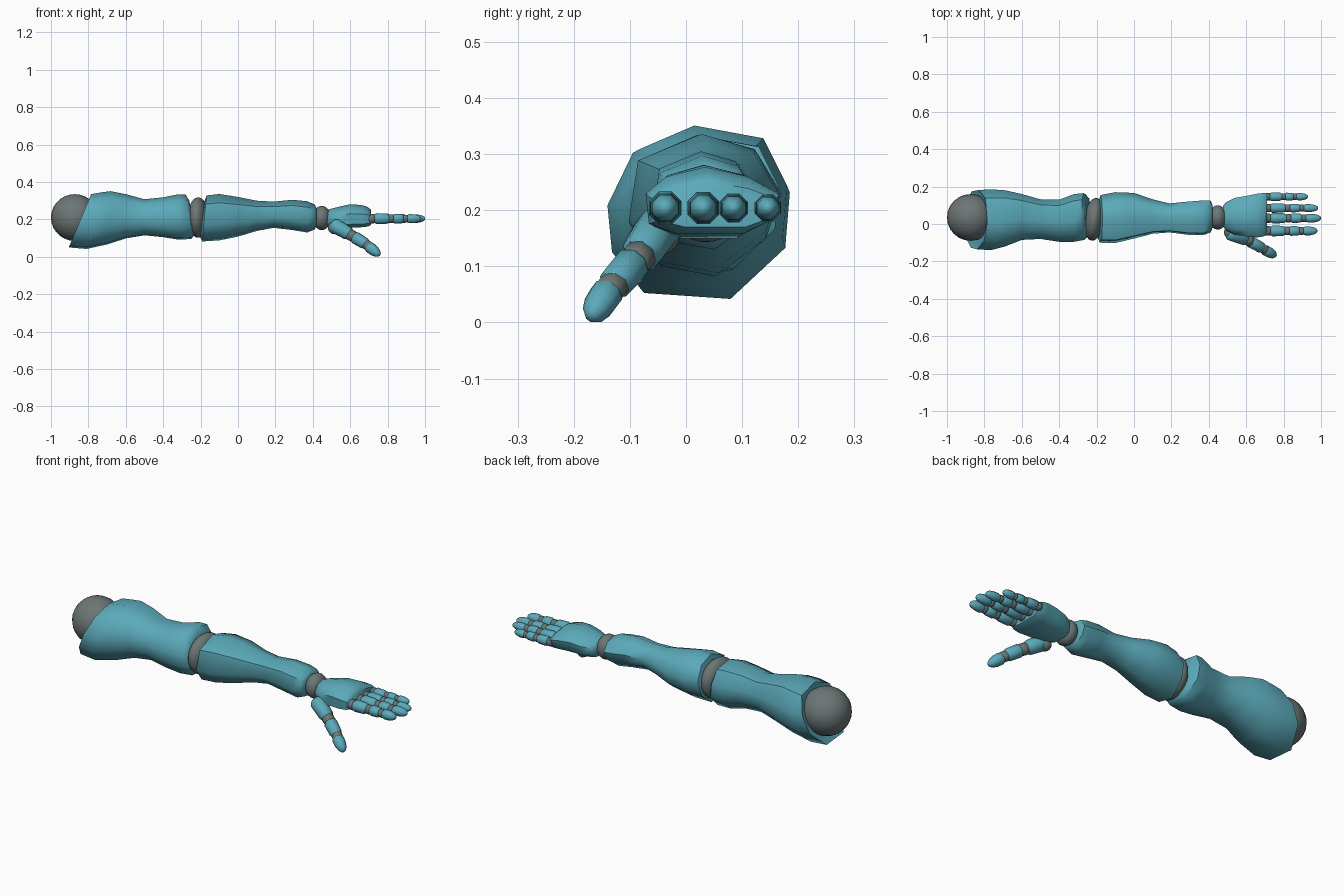
import bpy, bmesh, math
from mathutils import Vector

cube = bpy.data.objects.get("Cube")
if cube:
    bpy.data.objects.remove(cube, do_unlink=True)


def material(name, color):
    m = bpy.data.materials.new(name)
    m.use_nodes = True
    m.diffuse_color = color
    m.node_tree.nodes["Principled BSDF"].inputs["Base Color"].default_value = color
    return m


TEAL = material("teal_shell", (0.105, 0.40, 0.49, 1))
GRAY = material("joint_gray", (0.15, 0.18, 0.18, 1))


def finish(name, bm, mat, angle=50):
    bmesh.ops.recalc_face_normals(bm, faces=bm.faces)
    me = bpy.data.meshes.new(name)
    bm.to_mesh(me)
    bm.free()
    for p in me.polygons:
        p.use_smooth = True
    me.set_sharp_from_angle(angle=math.radians(angle))
    me.materials.append(mat)
    ob = bpy.data.objects.new(name, me)
    bpy.context.collection.objects.link(ob)
    return ob


def skin(name, loops, mat, angle=50):
    """Bridge equal rings of points and cap both ends."""
    bm = bmesh.new()
    rings = [[bm.verts.new(p) for p in loop] for loop in loops]
    n = len(rings[0])
    for a, b in zip(rings, rings[1:]):
        for i in range(n):
            j = (i + 1) % n
            bm.faces.new((a[i], a[j], b[j], b[i]))
    bm.faces.new(rings[0])
    bm.faces.new(rings[-1])
    return finish(name, bm, mat, angle)


def limb(name, section, stations):
    """Loft a unit section along x; station = x, lean, y range, z range."""
    loops = []
    for x, lean, y0, y1, z0, z1 in stations:
        loops.append([(x + lean * v, (y0 + y1) / 2 + u * (y1 - y0) / 2,
                       (z0 + z1) / 2 + v * (z1 - z0) / 2) for u, v in section])
    return skin(name, loops, TEAL)


def ball(name, center, size, tilt=0):
    bm = bmesh.new()
    bmesh.ops.create_uvsphere(bm, u_segments=24, v_segments=14, radius=1)
    ob = finish(name, bm, GRAY, 180)
    ob.location, ob.scale = center, size
    ob.rotation_euler = (0, 0, tilt)
    return ob


def bone(name, a, b, r0, r1, mat=TEAL, tip=False):
    """Rounded eight-sided segment from a to b."""
    a, b = Vector(a), Vector(b)
    d = (b - a).normalized()
    side = d.cross(Vector((0, 0, 1))).normalized()
    up = side.cross(d)
    shape = [(0, .72), (.14, 1), (.5, 1), (.82, 1), (1, .72)]
    if tip:
        shape = [(0, .75), (.15, 1), (.5, 1.02), (.8, .82), (.95, .5), (1, .2)]
    loops = []
    for t, k in shape:
        r = (r0 + (r1 - r0) * t) * k
        c = a.lerp(b, t)
        loops.append([c + r * (side * math.cos(q) + up * math.sin(q))
                      for q in [math.pi * (i + .5) / 4 for i in range(8)]])
    return skin(name, loops, mat, 60)


# Shoulder ball and upper arm
ball("shoulder_joint", (-.873, .035, .21), (.127, .125, .125))
upper_section = [(-.1, 1), (.72, .84), (1, .25), (.95, -.4), (.35, -1),
                 (-.6, -.93), (-.95, -.45), (-1, .1), (-.72, .72)]
limb("upper_arm", upper_section, [
    (-.835, .055, -.11, .155, .07, .315),
    (-.845, .06, -.135, .182, .05, .335),
    (-.77, .04, -.14, .185, .042, .345),
    (-.69, .01, -.12, .18, .066, .351),
    (-.6, 0, -.085, .16, .098, .335),
    (-.5, 0, -.08, .132, .115, .308),
    (-.4, 0, -.095, .13, .105, .318),
    (-.32, 0, -.095, .16, .092, .334),
    (-.265, -.015, -.085, .165, .095, .332),
    (-.245, -.015, -.06, .14, .12, .3)])

# Elbow and forearm
ball("elbow_joint", (-.213, .025, .21), (.055, .115, .108), -.12)
fore_section = [(-.05, 1), (.65, .78), (1, .15), (.8, -.5), (.2, -1),
                (-.55, -.85), (-1, -.25), (-.88, .62)]
limb("forearm", fore_section, [
    (-.19, .012, -.075, .13, .105, .3),
    (-.18, .012, -.1, .155, .082, .328),
    (-.1, 0, -.102, .17, .088, .336),
    (0, 0, -.078, .166, .108, .32),
    (.1, 0, -.052, .132, .138, .3),
    (.19, 0, -.045, .11, .155, .295),
    (.29, 0, -.058, .12, .143, .305),
    (.37, 0, -.06, .126, .13, .297),
    (.41, 0, -.045, .125, .145, .28),
    (.42, 0, -.02, .1, .165, .26)])

# Wrist and palm
ball("wrist_joint", (.448, .035, .208), (.048, .065, .065))
palm_section = [(-.1, 1), (.55, .72), (1, .25), (.9, -.6), (.5, -1),
                (-.5, -1), (-.95, -.7), (-1, .2), (-.7, .7)]
limb("palm", palm_section, [
    (.475, 0, -.01, .095, .165, .245),
    (.49, 0, -.035, .115, .155, .255),
    (.54, 0, -.058, .14, .15, .268),
    (.6, 0, -.066, .15, .155, .281),
    (.66, 0, -.072, .162, .158, .277),
    (.695, 0, -.066, .166, .162, .266),
    (.712, 0, -.055, .16, .17, .25)])

# Four fingers, each with three segments and gray knuckles
fingers = [("index", -.037, .98, .032), ("middle", .031, 1.0, .031),
           ("ring", .085, .985, .028), ("little", .146, .93, .026)]
for name, y, end, r in fingers:
    start, z = .715, .204
    length = end - start
    cuts = [(.05, .36, 1, .9), (.43, .65, .9, .82), (.71, 1, .82, .74)]
    for i, (t0, t1, k0, k1) in enumerate(cuts):
        bone(f"{name}_finger_segment_{i + 1}", (start + t0 * length, y, z),
             (start + t1 * length, y, z), r * k0, r * k1, tip=i == 2)
        back = cuts[i - 1][1] if i else -.05
        bone(f"{name}_finger_joint_{i + 1}", (start + (back - .02) * length, y, z),
             (start + (t0 + .02) * length, y, z), r * k0 * .85, r * k0 * .85, GRAY)

# Thumb reaching forward and down
ball("thumb_base_joint", (.515, -.045, .155), (.034, .034, .034))
bone("thumb_segment_1", (.505, -.045, .175), (.605, -.085, .115), .042, .036)
bone("thumb_joint_1", (.592, -.08, .122), (.632, -.098, .1), .031, .03, GRAY)
bone("thumb_segment_2", (.618, -.092, .108), (.69, -.132, .064), .034, .031)
bone("thumb_joint_2", (.675, -.122, .072), (.71, -.145, .05), .027, .026, GRAY)
bone("thumb_segment_3", (.695, -.137, .058), (.758, -.17, .008), .031, .026, tip=True)
